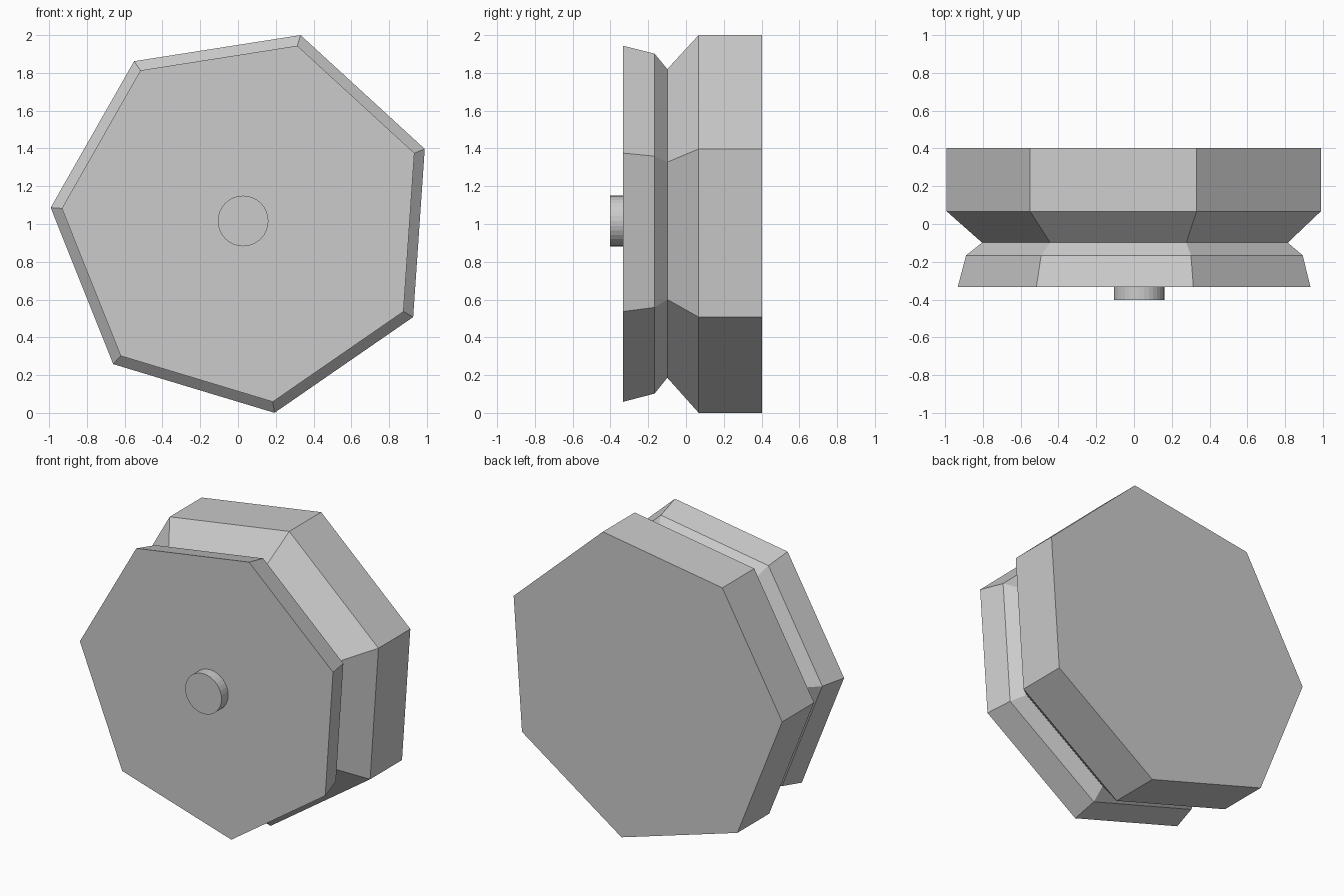
import bpy, bmesh
from math import sin, cos, radians, pi

if "Cube" in bpy.data.objects:
    bpy.data.objects.remove(bpy.data.objects["Cube"])

CX, CZ = 0.034, 1.016


def loft(name, rings, sides, start):
    """Capped prism along y from (y, radius) rings."""
    bm = bmesh.new()
    loops = []
    for y, r in rings:
        loops.append([bm.verts.new((CX + r * cos(start + 2 * pi * i / sides), y,
                                    CZ + r * sin(start + 2 * pi * i / sides)))
                      for i in range(sides)])
    for a, b in zip(loops, loops[1:]):
        for i in range(sides):
            j = (i + 1) % sides
            bm.faces.new((a[i], a[j], b[j], b[i]))
    bm.faces.new(loops[0])
    bm.faces.new(loops[-1])
    bmesh.ops.recalc_face_normals(bm, faces=bm.faces)
    mesh = bpy.data.meshes.new(name)
    bm.to_mesh(mesh)
    bm.free()
    obj = bpy.data.objects.new(name, mesh)
    bpy.context.collection.objects.link(obj)
    return obj


# Seven-sided body with a waist between the front plate and the back block
loft("grooved_body", [(-0.333, 0.969), (-0.166, 0.925), (-0.099, 0.840),
                      (0.067, 1.028), (0.403, 1.028)], 7, radians(73.2))

# Small round stud on the front
stud = loft("front_stud", [(-0.403, 0.134), (-0.333, 0.134)], 32, 0)
stud.location.x = -0.007
